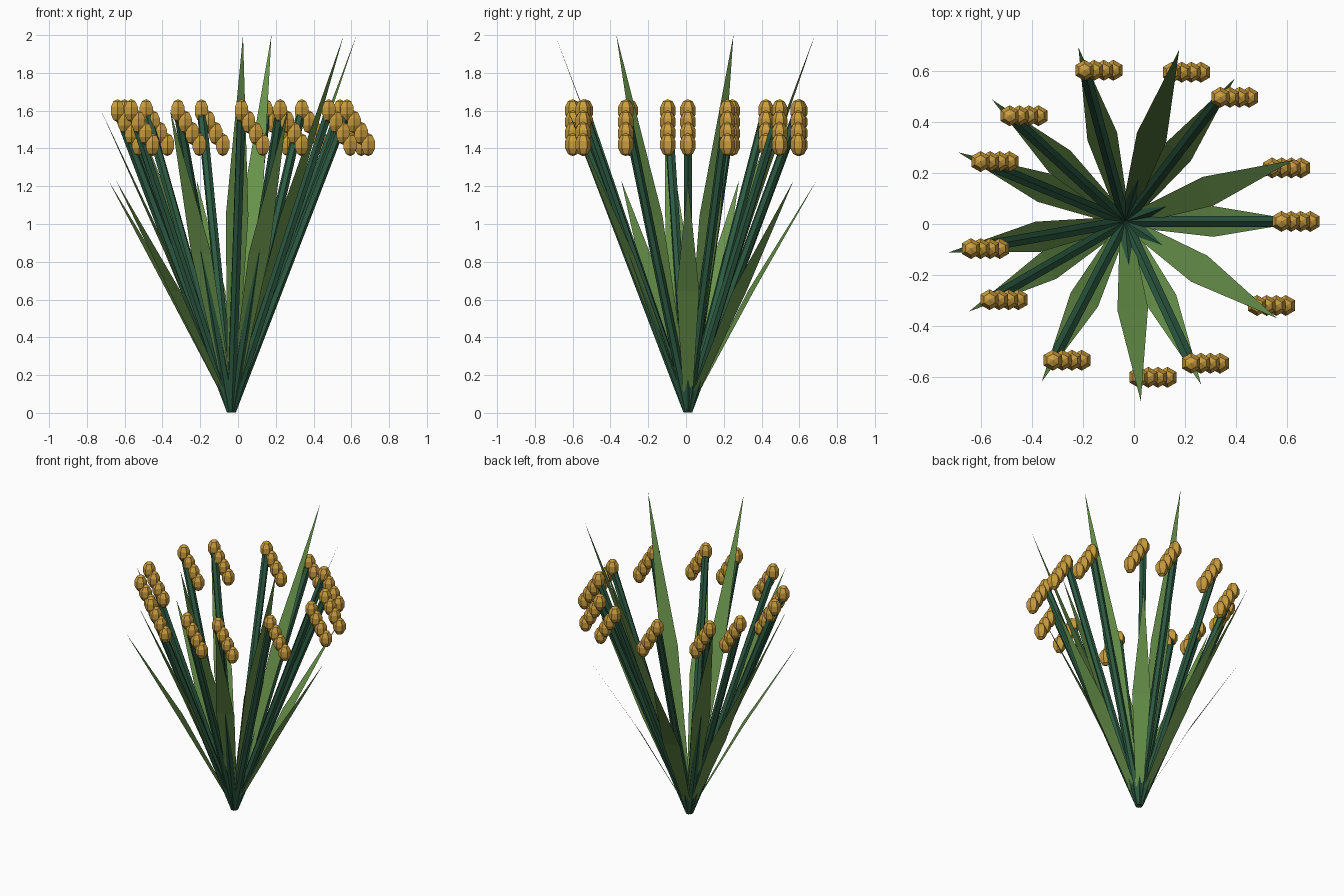
import bpy, bmesh, math
from mathutils import Vector, Matrix

if "Cube" in bpy.data.objects:
    bpy.data.objects.remove(bpy.data.objects["Cube"], do_unlink=True)

COUNT = 13
GOLDEN = math.radians(137.5)
ROOT = Vector((-0.035, 0.01, 0.01))


def material(name, rgb):
    m = bpy.data.materials.new(name)
    m.use_nodes = True
    m.diffuse_color = (*rgb, 1)
    m.node_tree.nodes["Principled BSDF"].inputs["Base Color"].default_value = (*rgb, 1)
    return m


stalk_green = material("stalk green", (0.026, 0.105, 0.055))
leaf_green = material("leaf green", (0.14, 0.29, 0.07))
grain_gold = material("grain gold", (0.60, 0.34, 0.05))


def finish(bm, name, mat):
    mesh = bpy.data.meshes.new(name)
    bm.to_mesh(mesh)
    bm.free()
    mesh.materials.append(mat)
    bpy.context.collection.objects.link(bpy.data.objects.new(name, mesh))


def add_stalk(name, tip):
    """Straight six-sided stem from the root to the seed head."""
    axis = tip - ROOT
    bm = bmesh.new()
    place = Matrix.Translation((ROOT + tip) / 2) @ axis.to_track_quat("Z", "Y").to_matrix().to_4x4()
    bmesh.ops.create_cone(bm, cap_ends=True, segments=6, radius1=0.025, radius2=0.025,
                          depth=axis.length, matrix=place)
    finish(bm, name, stalk_green)


def add_grains(name, top):
    """Four faceted grains drooping to one side."""
    bm = bmesh.new()
    for i in range(4):
        spot = top + Vector((0.0375, 0, -0.06)) * i
        bmesh.ops.create_uvsphere(bm, u_segments=6, v_segments=5, radius=1,
                                  matrix=Matrix.Translation(spot) @ Matrix.Diagonal((0.043, 0.043, 0.061, 1)))
    finish(bm, name, grain_gold)


def add_leaf(name, out, height):
    """Flat pointed blade, widest halfway, bending slightly outward."""
    side = Vector((-out.y, out.x, 0))
    middle = ROOT + out * 0.345 + Vector((0, 0, height * 0.52))
    tip = ROOT + out * 0.705 + Vector((0, 0, height))
    bm = bmesh.new()
    a, b, c, d, e = [bm.verts.new(p) for p in (
        ROOT - side * 0.02, ROOT + side * 0.02,
        middle + side * 0.06, middle - side * 0.06, tip)]
    bm.faces.new((a, b, c, d))
    bm.faces.new((d, c, e))
    finish(bm, name, leaf_green)


# Stalks, seed heads and leaves share one spiral arrangement
for k in range(COUNT):
    out = Vector((math.cos(k * GOLDEN), math.sin(k * GOLDEN), 0))
    head = ROOT + out * 0.612 + Vector((0, 0, 1.59))
    add_stalk(f"stalk_{k + 1}", head)
    add_grains(f"seed_head_{k + 1}", head)
    add_leaf(f"leaf_{k + 1}", out, (1.22, 1.6, 1.99)[k % 3])
